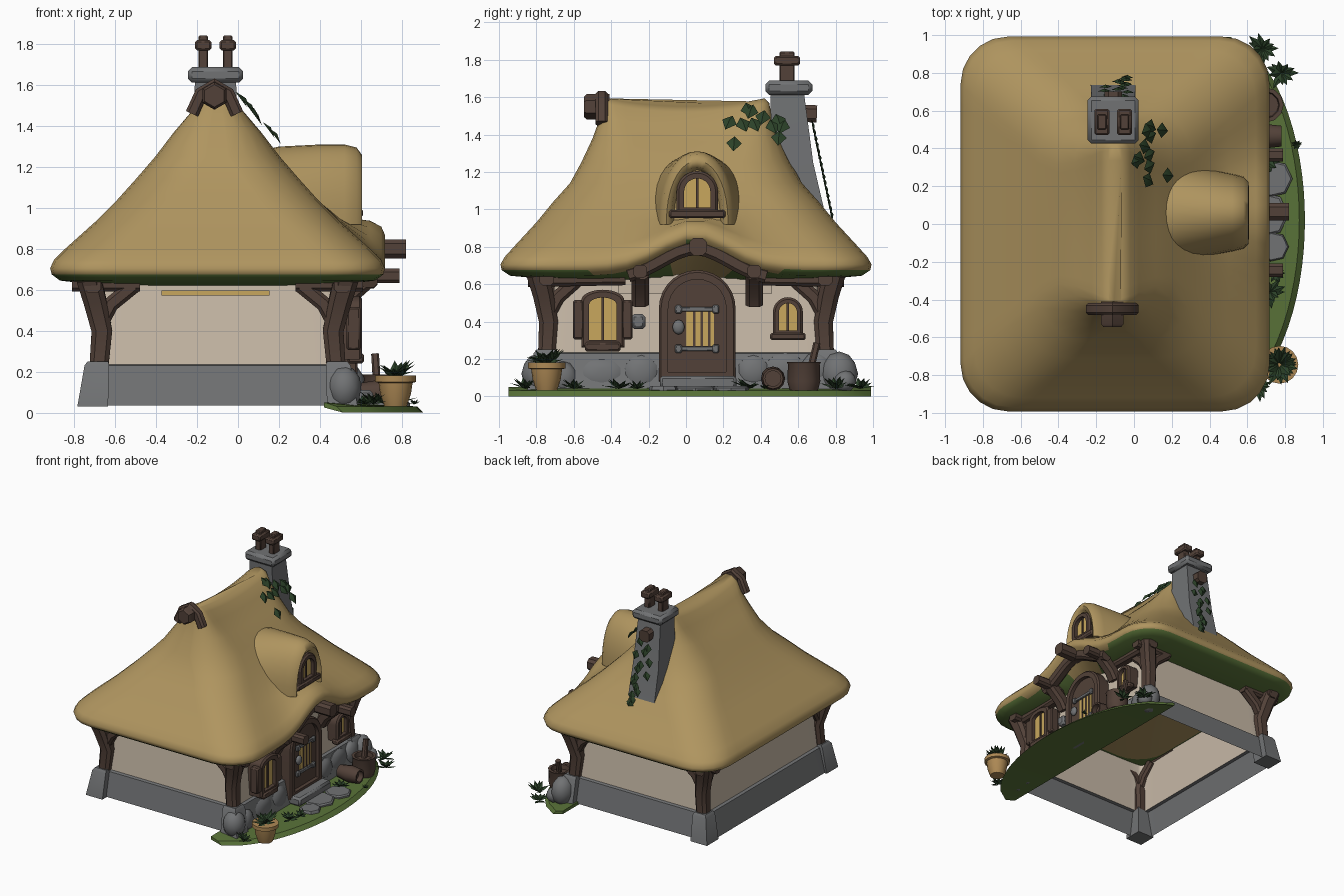
import bpy, bmesh, math, random
from mathutils import Vector as V, Matrix

if "Cube" in bpy.data.objects:
    bpy.data.objects.remove(bpy.data.objects["Cube"])

random.seed(4)
CX = -0.1                      # centre line of house and roof

def material(name, c):
    m = bpy.data.materials.new(name)
    m.diffuse_color = (*c, 1)
    m.use_nodes = True
    m.node_tree.nodes["Principled BSDF"].inputs["Base Color"].default_value = m.diffuse_color
    return m

STRAW = material("straw", (.43, .30, .115))
WOOD = material("dark wood", (.085, .053, .04))
STONE = material("grey stone", (.165, .17, .175))
PLASTER = material("cream plaster", (.58, .49, .39))
GRASS = material("grass green", (.10, .17, .04))
LEAF = material("leaf green", (.025, .055, .022))
PANE = material("window gold", (.58, .39, .11))
CLAY = material("clay pot", (.42, .25, .09))

def finish(name, bm, mats, rule=None, angle=40):
    bmesh.ops.recalc_face_normals(bm, faces=bm.faces)
    bm.normal_update()
    if rule:
        for f in bm.faces:
            f.material_index = rule(f.calc_center_median(), f.normal)
    me = bpy.data.meshes.new(name)
    bm.to_mesh(me)
    bm.free()
    for m in (mats if isinstance(mats, list) else [mats]):
        me.materials.append(m)
    me.shade_smooth()
    me.set_sharp_from_angle(angle=math.radians(angle))
    ob = bpy.data.objects.new(name, me)
    bpy.context.collection.objects.link(ob)
    return ob

def loft(name, rings, mats, caps=(True, True), rule=None, angle=40):
    bm = bmesh.new()
    vs = [[bm.verts.new(p) for p in r] for r in rings]
    n = len(vs[0])
    for a, b in zip(vs, vs[1:]):
        for i in range(n):
            bm.faces.new((a[i], a[(i + 1) % n], b[(i + 1) % n], b[i]))
    if caps[0]: bm.faces.new(vs[0])
    if caps[1]: bm.faces.new(vs[-1])
    return finish(name, bm, mats, rule, angle)

def box(name, c, s, mat, bevel=.01, rot=0):
    bm = bmesh.new()
    bmesh.ops.create_cube(bm, size=1, matrix=Matrix.Translation(c) @ Matrix.Rotation(rot, 4, 'X')
                          @ Matrix.Diagonal((*s, 1)))
    if bevel:
        bmesh.ops.bevel(bm, geom=bm.edges[:], offset=bevel, segments=1, affect='EDGES')
    return finish(name, bm, mat)

def beam(name, path, w, mat=WOOD, taper=1.0):
    """Chamfered square timber along a path."""
    path = [V(p) for p in path]
    d = path[-1] - path[0]
    ref = V((1, 0, 0)) if abs(d.normalized().z) > .8 else V((0, 0, 1))
    rings = []
    for i, p in enumerate(path):
        t = (path[min(i + 1, len(path) - 1)] - path[max(i - 1, 0)]).normalized()
        s = t.cross(ref).normalized()
        u = s.cross(t)
        r = w * .62 * (1 + (taper - 1) * i / (len(path) - 1))
        rings.append([p + r * (math.cos(a) * s + math.sin(a) * u) for k in range(4)
                      for a in (math.radians(90 * k + 29), math.radians(90 * k + 61))])
    return loft(name, rings, mat)

def rounded(a, b, r, z, m=5, n=14):
    """Rounded rectangle ring around the house centre."""
    arcs = []
    for q, (sx, sy) in enumerate(((1, -1), (1, 1), (-1, 1), (-1, -1))):
        arcs.append([V((CX + sx * (a - r) + r * math.cos(t), sy * (b - r) + r * math.sin(t), z))
                     for t in (math.radians(-90 + 90 * q + 90 * k / m) for k in range(m + 1))])
    out = []
    for q in range(4):
        e, s = arcs[q][-1], arcs[(q + 1) % 4][0]
        out += arcs[q] + [e.lerp(s, k / n) for k in range(1, n)]
    return out

clamp = lambda v: max(0, min(1, v))
hump = lambda y: .17 * math.exp(-((y - .05) / .26) ** 2)

# thatched roof: half width, half depth, height; the eave lifts over the door
PROFILE = [(.56, .68, .62), (.77, .94, .645), (.81, .985, .675), (.818, .992, .705), (.80, .97, .745),
           (.745, .92, .80), (.60, .80, .93), (.49, .71, 1.04), (.40, .62, 1.14), (.305, .56, 1.25),
           (.215, .50, 1.36), (.125, .46, 1.45), (.08, .445, 1.52), (.035, .42, 1.55)]
roof = []
for a, b, z in PROFILE:
    ring = rounded(a, b, min(.25, a * .8), z)
    for p in ring:
        p.z += hump(p.y) * clamp((1.05 - z) / .3) * clamp((p.x - .46) / .1)
        p.z += .045 * clamp((z - 1.3) / .2) * (p.y / .43) ** 2
    roof.append(ring)
loft("thatch_roof", roof, [STRAW, GRASS], angle=60, rule=lambda c, n: int(
    n.z < -.8 and (abs(c.x - CX) > .57 or abs(c.y) > .69)))

# dormer: arches lofted outward, turned in at the mouth
def arch(x, w, zb, zt, n=18):
    return [(x, .06 + w * math.cos(math.pi * i / n), zb + (zt - zb) * math.sin(math.pi * i / n) ** .9)
            for i in range(n + 1)]
loft("dormer_thatch", [arch(*p) for p in (
    (.02, .31, .95, 1.26), (.2, .27, .93, 1.30), (.4, .23, .92, 1.31), (.52, .205, .92, 1.31), (.58, .19, .92, 1.295),
    (.605, .165, .92, 1.26), (.59, .14, .92, 1.225), (.53, .125, .92, 1.21))], STRAW, angle=60)

# walls: stone plinth below, plaster above, open underneath
loft("walls", [rounded(.67, .80, .04, .035), rounded(.625, .765, .04, .23), rounded(.60, .74, .04, .235),
               rounded(.57, .70, .04, .63)], [PLASTER, STONE], (False, False), lambda c, n: int(c.z < .234))
ys = [-.36 + .82 * i / 16 for i in range(17)]
gable = [(y, .66 + hump(y)) for y in ys] + [(.46, .55), (-.36, .55)]
loft("gable_plaster", [[(x, y, z) for y, z in gable] for x in (.42, .495)], PLASTER)
box("front_wall_strip", (-.11, -.712, .585), (.53, .008, .025), PANE, 0)

# corner posts, feet, brackets and short plate beams
for sx in (-1, 1):
    for sy in (-1, 1):
        x, y = CX + sx * .58, sy * .745
        loft("post_foot", [[(x + sx * o + i * h, y + sy * o + j * h, z) for i, j in
                            ((-1, -1), (1, -1), (1, 1), (-1, 1))]
                           for o, h, z in ((.03, .075, .03), (.01, .06, .23), (.005, .05, .25))], STONE)
        beam("corner_post", [(x, y, .22), (x - sx * .015, y - sy * .01, .40), (x + sx * .02, y + sy * .02, .55),
                             (x + sx * .05, y + sy * .05, .66)], .085, taper=1.3)
        beam("bracket", [(x, y, .42), (x - sx * .06, y, .53), (x - sx * .17, y, .62)], .07)
        beam("bracket", [(x, y, .42), (x, y - sy * .06, .53), (x, y - sy * .16, .62)], .07)
        beam("plate_beam", [(x + sx * .13, y, .63), (x - sx * .2, y, .63)], .07)
        beam("plate_beam", [(x + sx * .03, y + sy * .1, .625), (x + sx * .03, y - sy * .42, .635)], .075)

# curved porch beam with log ends and brackets
beam("porch_beam", [(.64, y, .625 + hump(y)) for y in [-.31 + .74 * i / 14 for i in range(15)]], .075)
for y, z, x1, w in ((.065, .80, .82, .085), (-.245, .668, .79, .065), (.365, .668, .79, .065)):
    beam("log_end", [(.46, y, z), (x1, y, z)], w)
for y in (-.245, .365):
    beam("porch_bracket", [(.5, y, .50), (.54, y, .57), (.64, y, .66)], .085)

# arched frames with recessed filling
def arch_frame(name, cy, hw, z0, zt, x0, x1, t, fill, flat=1.0):
    def ring(x, d):
        h, top = hw - d, zt - d
        r = h * flat
        return [(x, cy - h, z0 + d), (x, cy + h, z0 + d)] + [
            (x, cy + h * math.cos(a), top - r + r * math.sin(a)) for a in [math.pi * i / 14 for i in range(15)]]
    loft(name, [ring(x0, 0), ring(x1 - .012, 0), ring(x1, .012), ring(x1, t), ring(x1 - .03, t)],
         [WOOD, fill], rule=lambda c, n: int(abs(c.x - (x1 - .03)) < .004 and abs(c.y - cy) < hw - t - .015
                                            and abs(n.x) > .9))

arch_frame("door", .06, .205, .08, .675, .42, .585, .05, WOOD)
box("door_pane", (.558, .075, .365), (.008, .15, .19), PANE, 0)
for y in (.035, .075, .115):
    box("door_plank_bar", (.562, y + .01, .365), (.01, .014, .2), WOOD, 0)
for z in (.255, .465):
    box("hinge_strap", (.567, .06, z), (.02, .19, .025), STONE, .004)
    for y in (-.04, .16):
        box("hinge_knob", (.572, y, z), (.025, .035, .045), STONE, .006)
bm = bmesh.new()
bmesh.ops.create_icosphere(bm, subdivisions=2, radius=.033, matrix=Matrix.Translation((.58, -.04, .37)) @ Matrix.Diagonal((.6, 1, 1.2, 1)))
finish("door_knocker", bm, STONE)

arch_frame("dormer_window", .06, .11, .97, 1.205, .48, .60, .04, PANE)
box("dormer_sill", (.575, .06, .975), (.07, .30, .045), WOOD)
arch_frame("large_window", -.445, .115, .26, .57, .45, .605, .042, PANE, .5)
box("large_window_sill", (.575, -.445, .265), (.08, .19, .05), WOOD)
for y in (-.575, -.315):
    box("shutter", (.565, y, .41), (.07, .06, .21), WOOD)
arch_frame("small_window", .545, .08, .32, .53, .45, .575, .032, PANE)
box("small_window_sill", (.56, .545, .32), (.06, .19, .04), WOOD)
for y, z, h, x in ((.06, 1.08, .2, .574), (-.445, .41, .25, .58), (.545, .42, .17, .55)):
    box("mullion", (x, y, z), (.012, .014, h), WOOD, 0)
box("wall_stone", (.51, -.255, .40), (.06, .075, .08), STONE, .015)

# ridge end log and saddle
loft("ridge_log", [[(-.115 + r * math.sin(k * math.pi / 3), y, 1.548 + r * math.cos(k * math.pi / 3)) for k in range(6)]
                   for y, r in ((-.545, .055), (-.53, .068), (-.41, .068))], WOOD)
beam("ridge_saddle", [(-.225, -.45, 1.46), (-.18, -.45, 1.56), (-.115, -.45, 1.60), (-.05, -.45, 1.56),
                      (-.005, -.45, 1.46)], .06)

# chimney
loft("chimney_stack", [[(-.11 + i * w, y0 if j < 0 else y1, z) for i, j in ((-1, -1), (1, -1), (1, 1), (-1, 1))]
                       for w, y0, y1, z in ((.12, .50, .75, .95), (.115, .46, .68, 1.25), (.10, .45, .63, 1.63))], STONE)
box("chimney_cap", (-.11, .55, 1.65), (.27, .25, .075), STONE, .02)
for x in (-.17, -.05):
    box("chimney_pot", (x, .54, 1.76), (.048, .08, .165), WOOD, .006)
    box("chimney_pot_collar", (x, .54, 1.795), (.08, .14, .052), WOOD)
beam("chimney_log", [(-.11, .58, 1.515), (-.11, .70, 1.51)], .085)

# lawn, step, path slabs and foundation stones
lawn = []
for i in range(25):
    y = -.95 + 1.94 * i / 24
    xo = .46 + .445 * max(0, 1 - ((y - .02) / .98) ** 2) ** .55
    lawn.append([(.42, y, .025), (.42, y, .05), (xo - .03, y, .03), (xo, y, .0)])
loft("lawn", lawn, GRASS)
box("door_step", (.58, .065, .075), (.16, .41, .07), STONE, .015)

def disc_stack(name, x, y, prof, mat, n=12):
    loft(name, [[(x + r * math.cos(2 * math.pi * k / n), y + r * math.sin(2 * math.pi * k / n), z) for k in range(n)]
                for r, z in prof], mat)
for x, y, r in ((.70, .05, .12), (.74, -.12, .08), (.74, .24, .10)):
    disc_stack("path_slab", x, y, ((r, .015), (r, .045), (r * .9, .055)), STONE, 7)
for x, y, z, a, b, c in ((.52, -.79, .12, .085, .09, .11), (.53, -.66, .10, .05, .08, .09), (.53, -.24, .12, .04, .10, .10),
                         (.53, -.45, .11, .035, .13, .09), (.53, .36, .13, .04, .09, .09), (.53, .53, .14, .035, .12, .09),
                         (.53, .70, .14, .05, .09, .10), (.54, .82, .12, .085, .10, .12), (.60, .85, .08, .06, .06, .06)):
    bm = bmesh.new()
    bmesh.ops.create_icosphere(bm, subdivisions=2, radius=1, matrix=Matrix.Translation((x, y, z)) @ Matrix.Diagonal((a, b, c, 1)))
    finish("foundation_stone", bm, STONE)

# yard props: flower pot, pail with stick, lying barrel
disc_stack("flower_pot", .77, -.745, ((.055, .03), (.075, .09), (.083, .145), (.10, .15), (.10, .18), (.08, .18)), CLAY, 16)
disc_stack("pail", .70, .63, ((.075, .03), (.088, .08), (.085, .17), (.092, .185), (.07, .185), (.065, .15)), WOOD)
beam("pail_stick", [(.68, .66, .12), (.67, .70, .285)], .035)
loft("barrel", [[(x, .465 + r * math.cos(k * math.pi / 6), .095 + r * math.sin(k * math.pi / 6)) for k in range(12)]
                for x, r in ((.60, .05), (.69, .065), (.78, .055), (.78, .042), (.74, .042))], WOOD)

# leaves: folded diamonds
def leaf(bm, base, d, nrm, ln, w):
    d = d.normalized()
    s = d.cross(nrm).normalized() * w
    pts = [bm.verts.new(q) for q in (base, base + d * ln * .45 + s, base + d * ln, base + d * ln * .45 - s,
                                     base + d * ln * .45 + nrm.normalized() * w * .4)]
    for i in range(4):
        bm.faces.new((pts[i], pts[(i + 1) % 4], pts[4]))

def tuft(name, x, y, z, n, ln):
    bm = bmesh.new()
    for i in range(n):
        a, e = 2.4 * i, random.uniform(.15, 1.0)
        d = V((math.cos(a), math.sin(a), e))
        leaf(bm, V((x, y, z)), d, V((-d.x * e, -d.y * e, 1)), ln * random.uniform(.8, 1.15), ln * .22)
    finish(name, bm, LEAF)
tuft("pot_plant", .77, -.745, .17, 22, .115)
for x, y, ln in ((.72, -.36, .09), (.75, -.26, .06), (.70, .33, .09), (.68, .93, .09), (.78, .80, .09), (.66, -.86, .08),
                 (.86, .42, .035), (.62, -.60, .08)):
    tuft("grass_plant", x, y, .04, 11, ln)

ivy = bmesh.new()
for y, z in ((.26, 1.36), (.29, 1.46), (.32, 1.54), (.25, 1.47), (.35, 1.46), (.36, 1.53), (.42, 1.50),
             (.45, 1.45), (.50, 1.39), (.48, 1.48), (.53, 1.45)):
    zz = max(q[2] for q in PROFILE if q[2] <= z)
    a0, a1 = [next((p, q) for p, q in zip(PROFILE[5:], PROFILE[6:] + PROFILE[-1:]) if p[2] == zz)][0]
    half = a0[0] + (a1[0] - a0[0]) * (z - zz) / max(.01, a1[2] - zz)
    leaf(ivy, V((CX + half + .035, y, z + .03)), V((.6, random.uniform(-.5, .5), -.8)), V((.8, 0, .6)), .10, .042)
for i in range(15):
    z = 1.48 - .034 * i
    leaf(ivy, V((-.10 + random.uniform(-.05, .07), .67 + .10 * i / 14, z)),
         V((random.uniform(-.6, .6), .15, -1)), V((0, 1, .2)), .08, .034)
finish("ivy", ivy, LEAF)
